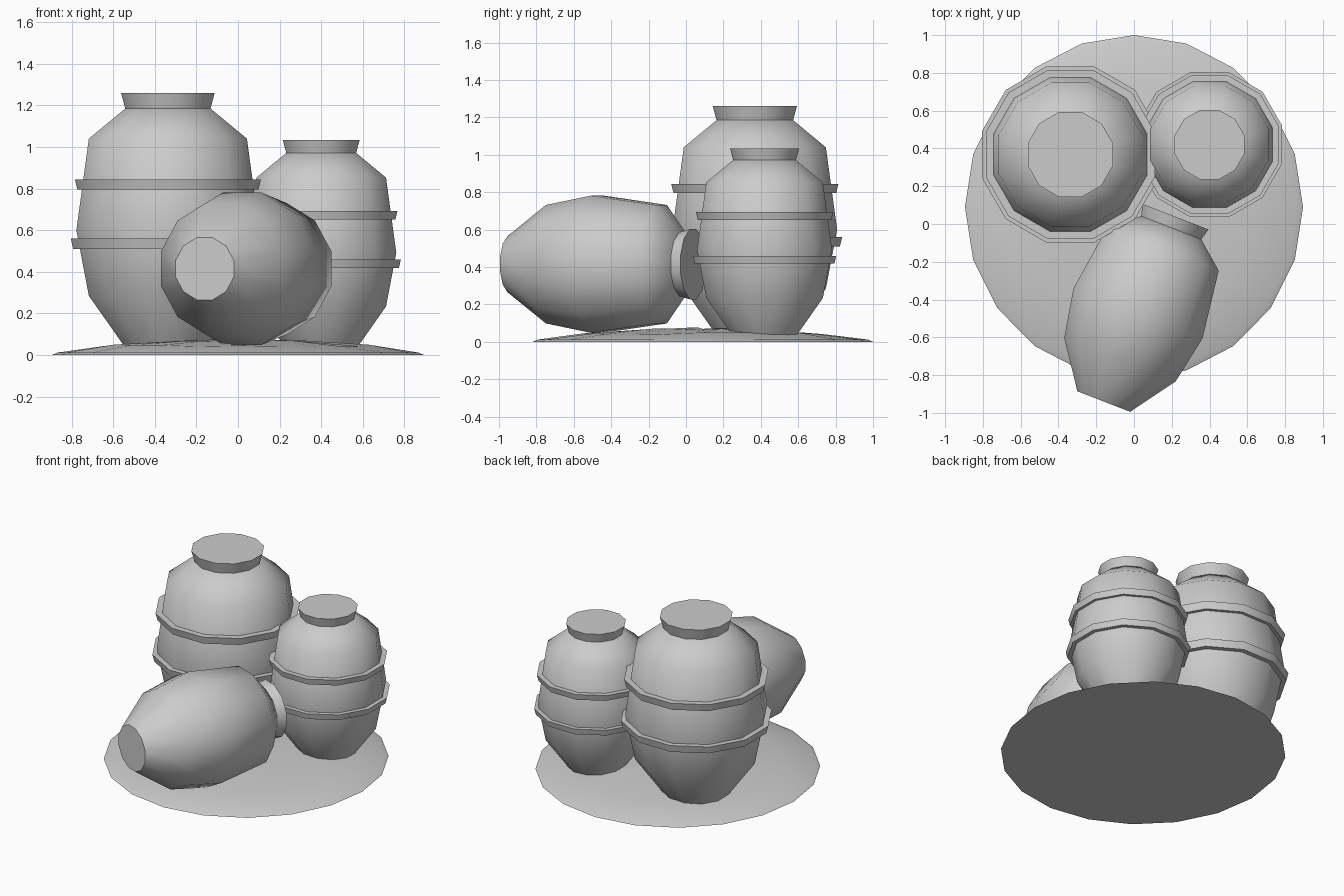
import bpy, bmesh, math, random
from math import cos, sin, pi, radians

random.seed(4)
if "Cube" in bpy.data.objects:
    bpy.data.objects.remove(bpy.data.objects["Cube"])

clay = bpy.data.materials.new("grey_clay")
clay.use_nodes = True
GREY = (0.6, 0.6, 0.6, 1)
clay.diffuse_color = GREY
clay.node_tree.nodes["Principled BSDF"].inputs["Base Color"].default_value = GREY

SIDES = 12
FLAT = 1 / cos(pi / SIDES)   # profile radii are measured to the flats


def finish(bm, name, angle):
    bmesh.ops.recalc_face_normals(bm, faces=bm.faces)
    mesh = bpy.data.meshes.new(name)
    bm.to_mesh(mesh)
    bm.free()
    mesh.materials.append(clay)
    ob = bpy.data.objects.new(name, mesh)
    bpy.context.collection.objects.link(ob)
    bpy.ops.object.select_all(action='DESELECT')
    ob.select_set(True)
    bpy.context.view_layer.objects.active = ob
    bpy.ops.object.shade_smooth_by_angle(angle=radians(angle))
    return ob


def skin(bm, rings, closed=False):
    """Bridge rings of vertices; cap the ends, or close them into a hoop."""
    n = len(rings[0])
    pairs = list(zip(rings, rings[1:]))
    if closed:
        pairs.append((rings[-1], rings[0]))
    else:
        bm.faces.new(rings[0][::-1])
        bm.faces.new(rings[-1])
    for a, b in pairs:
        for i in range(n):
            j = (i + 1) % n
            bm.faces.new((a[i], a[j], b[j], b[i]))


def lathe(name, profile, scale, closed=False):
    bm = bmesh.new()
    rings = []
    for r, z in profile:
        turn = [(i + 0.5) * 2 * pi / SIDES for i in range(SIDES)]
        rings.append([bm.verts.new((r * FLAT * scale * cos(a), r * FLAT * scale * sin(a), z * scale))
                      for a in turn])
    skin(bm, rings, closed)
    return finish(bm, name, 46)


# Jar profiles, as radius and height
BODY = [(0.18, 0), (0.38, 0.285), (0.44, 0.6), (0.38, 1.04), (0.205, 1.185)]
RIM = [(0.205, 1.185), (0.225, 1.26)]
UPPER_BAND = [(0.40, 0.795), (0.435, 0.795), (0.447, 0.845), (0.39, 0.845)]
LOWER_BAND = [(0.41, 0.51), (0.455, 0.51), (0.467, 0.56), (0.42, 0.56)]


def jar(name, loc, scale, rot=(0, 0, 0), bands=True):
    parts = [lathe(name + "_body", BODY, scale), lathe(name + "_rim", RIM, scale)]
    if bands:
        parts.append(lathe(name + "_upper_band", UPPER_BAND, scale, True))
        parts.append(lathe(name + "_lower_band", LOWER_BAND, scale, True))
    for p in parts:
        p.location = loc
        p.rotation_euler = rot


jar("large_jar", (-0.337, 0.368, 0), 1)
jar("small_jar", (0.4, 0.42, 0), 0.82)
jar("fallen_jar", (-0.16, -0.94, 0.415), 0.833, (-pi / 2, 0, -0.37), bands=False)

# Low uneven mound of ground with a flat underside
bm = bmesh.new()
N = 20
rings = []
for r, z in [(1, 0), (0.97, 0.012), (0.7, 0.045), (0.35, 0.066), (0.1, 0.072)]:
    ring = []
    for i in range(N):
        a = pi / 2 + i * 2 * pi / N
        wobble = random.uniform(-0.006, 0.006) if z > 0.02 else 0
        ring.append(bm.verts.new((0.895 * r * cos(a), 0.09 + 0.91 * r * sin(a), z + wobble)))
    rings.append(ring)
skin(bm, rings)
finish(bm, "ground_mound", 30)
